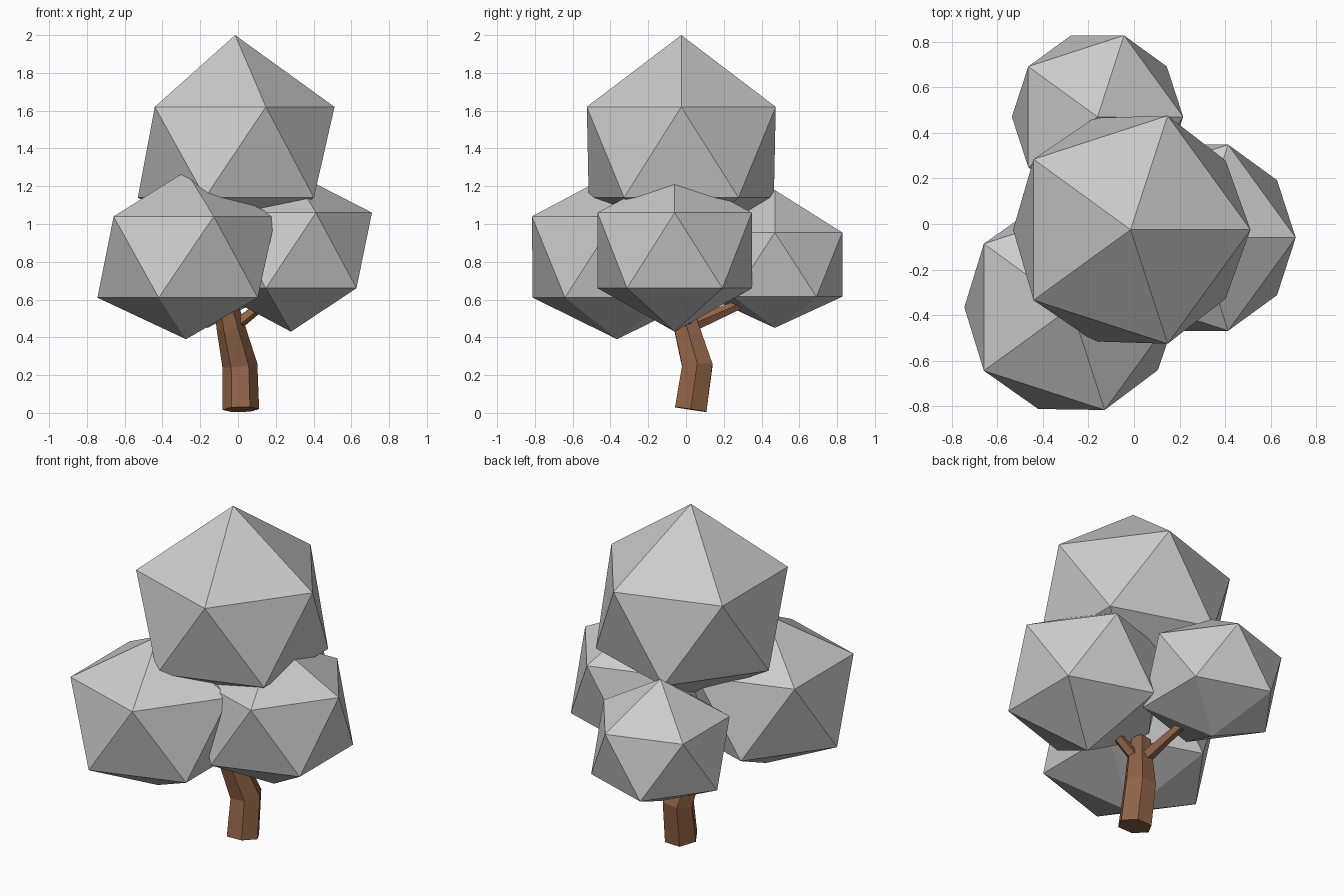
import bpy, bmesh
from mathutils import Vector

if "Cube" in bpy.data.objects:
    bpy.data.objects.remove(bpy.data.objects["Cube"])

brown = bpy.data.materials.new("bark")
brown.diffuse_color = (0.28, 0.13, 0.065, 1)
brown.use_nodes = True
brown.node_tree.nodes["Principled BSDF"].inputs["Base Color"].default_value = brown.diffuse_color


def finish(bm, name, mat=None):
    bmesh.ops.recalc_face_normals(bm, faces=bm.faces)
    me = bpy.data.meshes.new(name)
    bm.to_mesh(me)
    bm.free()
    ob = bpy.data.objects.new(name, me)
    bpy.context.collection.objects.link(ob)
    if mat:
        me.materials.append(mat)
    return ob


def foliage(name, x, y, radius, levels, low=1.0):
    """Icosahedron with its bottom, lower ring, upper ring and top at given heights."""
    bm = bmesh.new()
    bmesh.ops.create_icosphere(bm, subdivisions=1, radius=1)
    for v in bm.verts:
        i = 0 if v.co.z < -0.8 else 1 if v.co.z < 0 else 2 if v.co.z < 0.8 else 3
        r = radius * (low if i == 1 else 1)
        v.co = (x + v.co.x * r, y + v.co.y * r, levels[i])
    return finish(bm, name)


def limb(name, path, radii, sides=6):
    """Tapered faceted tube whose rings follow the path direction."""
    bm = bmesh.new()
    pts = [Vector(p) for p in path]
    rings = []
    for i, (p, r) in enumerate(zip(pts, radii)):
        d = pts[min(i + 1, len(pts) - 1)] - pts[max(i - 1, 0)]
        q = Vector((0, 0, 1)).rotation_difference(d)
        ring = bmesh.ops.create_circle(bm, segments=sides, radius=r)["verts"]
        for v in ring:
            c = v.co.copy()
            v.co = p + q @ Vector((c.y, c.x, 0))
        rings.append(ring)
    for a, b in zip(rings, rings[1:]):
        for i in range(sides):
            j = (i + 1) % sides
            bm.faces.new((a[i], a[j], b[j], b[i]))
    bm.faces.new(rings[0])
    bm.faces.new(rings[-1])
    return finish(bm, name, brown)


# Leaf clumps
foliage("top_foliage", -0.015, -0.025, 0.588, (0.85, 1.14, 1.62, 2.0), 0.98)
foliage("front_left_foliage", -0.275, -0.365, 0.53, (0.39, 0.61, 1.04, 1.28), 0.96 + 0.03)
foliage("right_foliage", 0.28, -0.06, 0.48, (0.43, 0.66, 1.06, 1.28))
foliage("back_foliage", -0.16, 0.47, 0.42, (0.45, 0.615, 0.955, 1.18))

# Trunk and branches
limb("trunk", [(0.015, 0.025, 0.018), (0.01, 0.06, 0.25), (-0.04, 0.0, 0.46), (-0.07, -0.03, 0.6)],
     [0.097, 0.093, 0.075, 0.06])
limb("right_branch", [(-0.03, 0.0, 0.45), (0.11, -0.01, 0.56)], [0.035, 0.028], 5)
limb("back_branch", [(-0.04, 0.0, 0.45), (-0.1, 0.32, 0.59)], [0.04, 0.025], 5)
